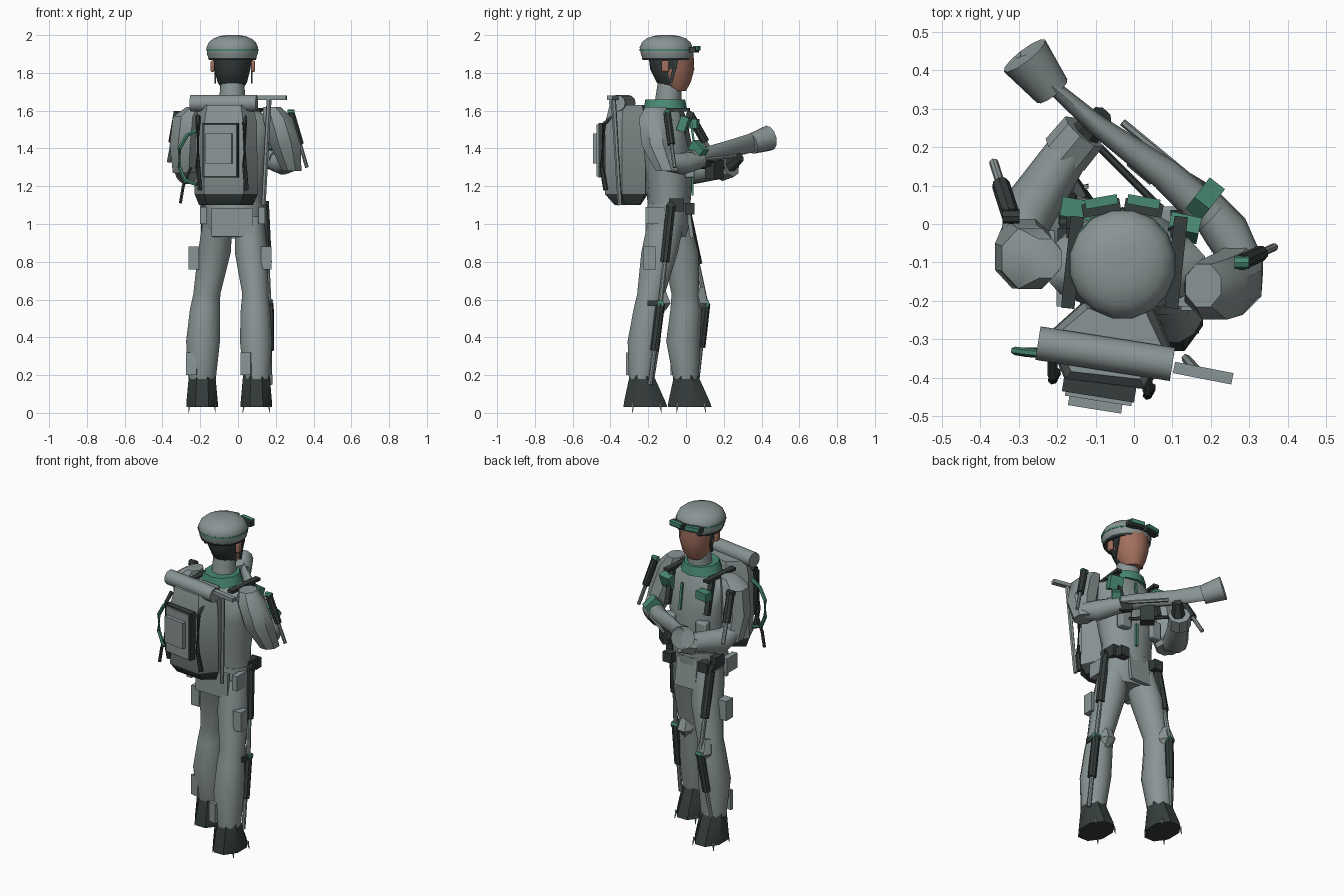
import bpy, bmesh, math
from mathutils import Vector, Matrix

if "Cube" in bpy.data.objects:
    bpy.data.objects.remove(bpy.data.objects["Cube"], do_unlink=True)


def material(name, rgb):
    m = bpy.data.materials.new(name)
    m.use_nodes = True
    m.diffuse_color = (*rgb, 1)
    bsdf = next(n for n in m.node_tree.nodes if n.type == "BSDF_PRINCIPLED")
    bsdf.inputs["Base Color"].default_value = (*rgb, 1)
    return m


GREY = material("uniform grey", (0.255, 0.3, 0.3))
DARK = material("dark gear", (0.035, 0.047, 0.045))
GREEN = material("green trim", (0.065, 0.25, 0.17))
SKIN = material("skin", (0.36, 0.16, 0.11))
parts = []


def finish(name, bm, *mats):
    bmesh.ops.recalc_face_normals(bm, faces=bm.faces)
    me = bpy.data.meshes.new(name)
    bm.to_mesh(me)
    bm.free()
    for m in mats:
        me.materials.append(m)
    ob = bpy.data.objects.new(name, me)
    bpy.context.collection.objects.link(ob)
    parts.append(ob)
    return ob


def skin_rings(name, rings, *mats):
    bm = bmesh.new()
    loops = [[bm.verts.new(p) for p in ring] for ring in rings]
    n = len(loops[0])
    for a, b in zip(loops, loops[1:]):
        for i in range(n):
            j = (i + 1) % n
            bm.faces.new((a[i], a[j], b[j], b[i]))
    bm.faces.new(loops[0])
    bm.faces.new(loops[-1])
    return finish(name, bm, *mats)


def loft(name, sections, *mats, n=12):
    """Stack level ellipses given as x, y, z, radius x, radius y."""
    turn = [math.tau * (i + 0.5) / n for i in range(n)]
    return skin_rings(name, [[(x + rx * math.cos(t), y + ry * math.sin(t), z) for t in turn]
                             for x, y, z, rx, ry in sections], *mats)


def tube(name, points, radii, mat, n=8, tall=None):
    """Sweep a section along a path; tall gives separate upright radii."""
    pts = [Vector(p) for p in points]
    rings = []
    for i, (p, r, h) in enumerate(zip(pts, radii, tall or radii)):
        d = pts[min(i + 1, len(pts) - 1)] - pts[max(i - 1, 0)]
        rot = d.to_track_quat("Z", "Y")
        rings.append([p + rot @ Vector((r * math.cos(math.tau * k / n),
                                        h * math.sin(math.tau * k / n), 0)) for k in range(n)])
    return skin_rings(name, rings, mat)


def box(name, centre, size, mat, turn=0, tilt=0, bevel=0):
    bm = bmesh.new()
    bmesh.ops.create_cube(bm, size=1, matrix=Matrix.Translation(centre)
                          @ Matrix.Rotation(math.radians(turn), 4, "Z")
                          @ Matrix.Rotation(math.radians(tilt), 4, "X") @ Matrix.Diagonal((*size, 1)))
    ob = finish(name, bm, mat)
    if bevel:
        mod = ob.modifiers.new("bevel", "BEVEL")
        mod.width, mod.segments = bevel, 2
    return ob


def actuator(name, top, end, joint, r=0.024):
    """Dark cylinder with a pale piston and a joint pin."""
    a, b = Vector(top), Vector(end)
    mid = a.lerp(b, 0.58)
    pin = Vector((r * 0.9, 0, 0))
    tube(name + "_cylinder", [a, mid], [r, r], DARK)
    tube(name + "_piston", [mid, b], [r * 0.5] * 2, GREY)
    tube(name + "_joint", [a - pin, a + pin], [r * 0.8] * 2, joint)


# Head, hair, ears and neck
head = loft("head", [(-.03, -.05, 1.705, .05, .05), (-.03, -.065, 1.75, .08, .09),
                     (-.03, -.073, 1.82, .098, .117), (-.03, -.08, 1.9, .11, .12)], SKIN, DARK, n=14)
for f in head.data.polygons:
    f.material_index = 1 if f.center.y < -0.075 else 0
for x in (-.135, .08):
    box("ear", (x, -.11, 1.835), (.022, .04, .06), SKIN, bevel=.008)
    box("chin_strap", (x * .9, -.065, 1.81), (.008, .018, .13), DARK, tilt=-15)
tube("neck", [(-.03, -.1, 1.58), (-.03, -.085, 1.76)], [.075, .062], GREY, 12)

# Helmet with band and raised goggles
loft("helmet", [(-.03, -.1, 1.872, .126, .132), (-.03, -.1, 1.9, .137, .142),
                (-.03, -.105, 1.935, .139, .143), (-.03, -.105, 1.962, .127, .131),
                (-.03, -.105, 1.982, .103, .107), (-.03, -.105, 1.995, .068, .07),
                (-.03, -.105, 2.0, .035, .037)], GREY, n=16)
loft("helmet_band", [(-.03, -.103, 1.917, .1405, .145), (-.03, -.103, 1.927, .141, .145)], GREEN, n=16)
loft("helmet_rim", [(-.03, -.1, 1.868, .126, .132), (-.03, -.1, 1.88, .132, .138)], DARK, n=16)
for side in (-1, 1):
    box("goggle_frame", (-.03 + side * .055, .042, 1.922), (.1, .035, .03), DARK, turn=-side * 10)
    box("goggle_lens", (-.03 + side * .055, .058, 1.93), (.085, .025, .024), GREEN, turn=-side * 10)

# Torso, collar and hips
loft("torso", [(-.02, -.09, 1.05, .155, .11), (-.02, -.09, 1.2, .155, .12), (-.02, -.1, 1.4, .19, .135),
               (-.025, -.11, 1.55, .215, .115), (-.03, -.11, 1.62, .11, .09)], GREY, n=14)
loft("collar", [(-.03, -.11, 1.605, .125, .115), (-.03, -.11, 1.66, .1, .105)], GREEN, n=10)
loft("hips", [(-.025, -.1, .93, .13, .1), (-.02, -.095, 1.0, .165, .12),
              (-.02, -.09, 1.11, .16, .118)], GREY)
box("front_flap", (-.02, .02, 1.01), (.14, .02, .17), GREY, tilt=8)
box("back_flap", (-.03, -.205, 1.01), (.22, .02, .15), GREY)

# Chest webbing, patches and belt pouches
box("chest_strip", (.01, .035, 1.48), (.014, .012, .16), GREEN, tilt=8)
box("lower_chest_strip", (.01, .035, 1.22), (.014, .012, .14), GREEN)
box("right_chest_patch", (.13, -.01, 1.53), (.08, .045, .08), GREEN, turn=-12, tilt=-20)
box("left_chest_patch", (-.15, .04, 1.53), (.08, .05, .05), GREEN, turn=-10)
for x in (-.16, .11):
    box("chest_harness", (x, -.1, 1.605), (.035, .24, .018), DARK, turn=-6)
    box("front_harness", (x, .0, 1.5), (.03, .025, .2), DARK, tilt=14)
    box("rib_pouch", (x * .8, .02, 1.3), (.07, .05, .11), GREY, bevel=.008)
    box("belt_pouch", (x * .9, .02, 1.08), (.06, .05, .06), DARK)
    box("hip_mount", (x * 1.12, -.05, 1.1), (.04, .08, .07), DARK)
    box("hip_pouch", (x * 1.15, -.165, 1.045), (.035, .1, .09), GREY)

# Legs, boots, knee pads and leg frame
legs = [("left", [(-.19, .0, .18, .075, .07), (-.185, -.015, .38, .093, .093), (-.175, .0, .55, .082, .085),
                  (-.165, -.003, .63, .074, .076), (-.125, -.03, .85, .09, .1), (-.105, -.08, 1.04, .08, .1)],
         (-.19, .02), (-.235, -.05), [(-.17, 0, 1.07), (-.17, .105, .58), (-.215, .06, .18)]),
        ("right", [(.1, -.235, .18, .072, .07), (.095, -.222, .38, .088, .09), (.092, -.2, .55, .08, .08),
                   (.092, -.185, .63, .072, .076), (.07, -.14, .85, .09, .1), (.06, -.1, 1.04, .08, .1)],
         (.097, -.215), (.15, -.193), [(.14, -.08, 1.1), (.165, -.135, .58), (.17, -.19, .15)])]
for side, sections, (fx, fy), (px, py), frame in legs:
    loft(side + "_leg", sections, GREY)
    loft(side + "_boot", [(fx, fy, .03, .09, .125), (fx, fy - .003, .055, .09, .12),
                          (fx, fy - .02, .2, .076, .068)], DARK, n=8)
    box(side + "_shin_cuff", (fx - .055, fy - .085, .26), (.055, .02, .12), GREY, turn=-15)
    box(side + "_thigh_pouch", (px, py, .82), (.055, .065, .12), GREY)
    kx, ky = sections[2][:2]
    tube(side + "_knee_pad", [(kx, ky + .055, .66), (kx, ky + .075, .58), (kx, ky + .055, .49)],
         [.035, .05, .02], GREY, 6)
    hip, knee, ankle = frame
    actuator(side + "_thigh_actuator", hip, knee, DARK, .026)
    actuator(side + "_shin_actuator", knee, ankle, GREEN)
    box(side + "_knee_bracket", (knee[0] * .9 + kx * .1, knee[1] - .03, .58), (.04, .08, .03), DARK)
    for i in range(4):
        sx, sy = (i % 2 - .5) * .13, (i // 2 - .45) * .14
        tube(side + "_boot_spike", [(fx + sx, fy + sy, .05), (fx + sx * 1.1, fy + sy * 1.1, 0)],
             [.008, .001], GREY, 4)

# Arms with cuffs, gloves and arm frame
loft("left_upper_arm", [(-.23, -.09, 1.62, .045, .055), (-.27, -.09, 1.57, .08, .085),
                        (-.285, -.085, 1.42, .083, .09), (-.285, -.04, 1.27, .065, .075)], GREY, n=8)
loft("right_upper_arm", [(.18, -.16, 1.62, .05, .06), (.21, -.17, 1.56, .085, .085),
                         (.25, -.155, 1.42, .088, .088), (.285, -.1, 1.28, .055, .065)], GREY, n=8)
tube("left_forearm", [(-.3, -.06, 1.32), (-.27, .04, 1.28), (-.15, .22, 1.3)], [.05, .072, .055], GREY, 10)
tube("left_cuff", [(-.18, .18, 1.29), (-.13, .24, 1.31)], [.065, .063], GREY, 8)
tube("left_glove", [(-.13, .23, 1.31), (-.08, .285, 1.355)], [.04, .028], DARK, 6)
tube("right_forearm", [(.29, -.11, 1.33), (.24, -.02, 1.32), (.16, .08, 1.34)], [.05, .06, .045], GREY, 10)
tube("right_glove", [(.17, .07, 1.33), (.11, .12, 1.33)], [.042, .03], DARK, 6)
box("forearm_plate", (.185, .065, 1.395), (.05, .085, .06), GREEN, turn=-38, tilt=-40)
actuator("left_arm_actuator", (-.32, .02, 1.58), (-.365, .16, 1.33), DARK)
actuator("right_arm_actuator", (.28, -.1, 1.59), (.365, -.06, 1.3), GREEN, .021)

# Weapon with slab-sided barrel and flared muzzle
tube("weapon_barrel", [(.2, .02, 1.345), (.08, .13, 1.37), (-.1, .26, 1.405), (-.22, .365, 1.435)],
     [.05, .042, .027, .018], GREY, 12, tall=[.045, .045, .048, .052])
tube("flared_muzzle", [(-.213, .346, 1.425), (-.285, .438, 1.455), (-.27, .42, 1.447)],
     [.05, .068, .05], GREY, 12, tall=[.055, .068, .05])
tube("muzzle_bore", [(-.272, .423, 1.449), (-.27, .42, 1.448)], [.05, .05], DARK, 12)
tube("side_rail", [(-.03, .265, 1.36), (.17, .1, 1.34)], [.01, .01], GREY, 6)
tube("inner_rod", [(-.09, .2, 1.3), (.08, .03, 1.3)], [.01, .01], DARK, 6)
box("weapon_magazine", (.03, .15, 1.29), (.08, .06, .1), DARK, turn=-40)

# Six-sided backpack with dark underside
plan = [(-.23, -.29), (-.13, -.2), (.05, -.215), (.105, -.34), (.03, -.43), (-.18, -.405)]
pack = skin_rings("backpack", [[(-.07 + (x + .07) * s, -.3 + (y + .3) * t, z) for x, y in plan]
                               for z, s, t in ((1.1, .85, .6), (1.16, 1, 1), (1.54, .97, .98), (1.63, .85, .8))],
                  GREY, DARK)
for f in pack.data.polygons:
    f.material_index = 1 if f.center.z < 1.15 else 0

# Panel, straps and bedroll
TURN = -9
tube("bedroll", [(-.25, -.31, 1.64), (.1, -.365, 1.64)], [.044, .044], GREY, 12)
box("pack_panel", (-.09, -.425, 1.39), (.19, .05, .29), DARK, TURN)
box("pack_panel_cover", (-.09, -.438, 1.39), (.175, .045, .275), GREY, TURN)
box("pack_pocket", (-.1, -.465, 1.4), (.14, .035, .16), GREY, TURN)
for x, y in ((-.212, -.395), (.035, -.435)):
    tube("pack_strap", [(x, y + .05, 1.57), (x, y, 1.53), (x, y - .01, 1.3), (x + .01, y + .01, 1.18)],
         [.013] * 4, DARK, 6)

# Pack mast and hose
tube("mast", [(.165, -.385, 1.67), (.135, -.35, 1.1)], [.014, .012], GREY, 6)
box("mast_arm", (.18, -.388, 1.668), (.155, .03, .022), GREY, -11)
tube("hose", [(-.21, -.34, 1.5), (-.27, -.335, 1.47), (-.31, -.33, 1.4), (-.31, -.33, 1.3),
              (-.28, -.335, 1.23), (-.22, -.34, 1.21)], [.011] * 6, GREEN, 6)
tube("loose_cable", [(-.25, -.33, 1.3), (-.29, -.33, 1.2), (-.305, -.33, 1.11)], [.009] * 3, DARK, 6)

# Soft shading with crisp edges
bpy.ops.object.select_all(action="DESELECT")
for ob in parts:
    ob.select_set(True)
bpy.context.view_layer.objects.active = parts[0]
bpy.ops.object.shade_smooth_by_angle(angle=math.radians(40))
